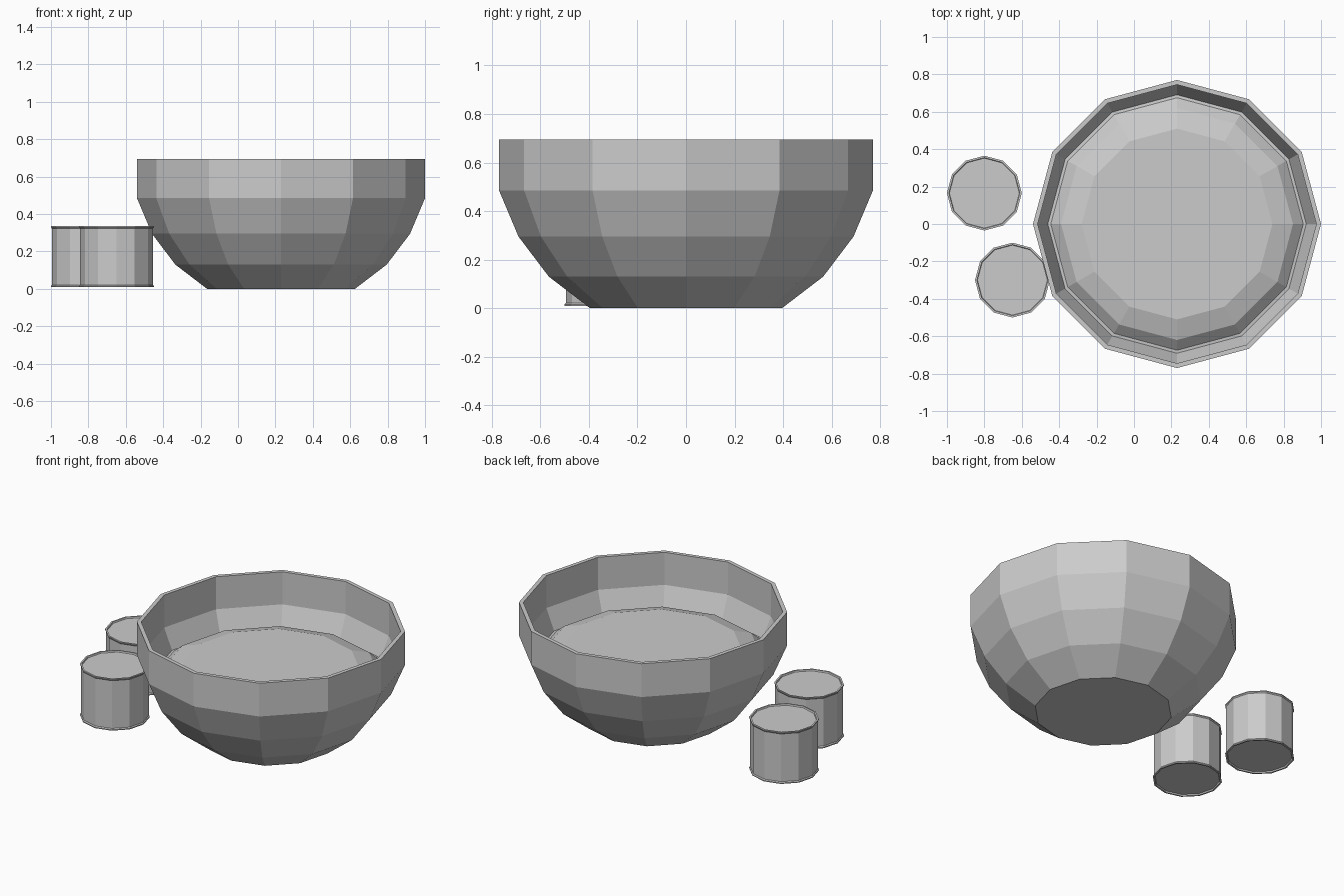
import bpy
import bmesh
from math import cos, sin, pi

SIDES = 12

cube = bpy.data.objects.get("Cube")
if cube:
    bpy.data.objects.remove(cube, do_unlink=True)

grey = bpy.data.materials.new("plain grey")
grey.use_nodes = True
colour = (0.6, 0.6, 0.6, 1)
grey.diffuse_color = colour
grey.node_tree.nodes["Principled BSDF"].inputs["Base Color"].default_value = colour


def lathe(name, profile, centre):
    """Turn a (radius, height) profile, capping both ends with flat polygons."""
    bm = bmesh.new()
    rings = []
    for r, z in profile:
        angles = [2 * pi * i / SIDES for i in range(SIDES)]
        rings.append([bm.verts.new((r * cos(a), r * sin(a), z)) for a in angles])
    for low, high in zip(rings, rings[1:]):
        for i in range(SIDES):
            j = (i + 1) % SIDES
            bm.faces.new((low[i], low[j], high[j], high[i]))
    bm.faces.new(rings[0][::-1])
    bm.faces.new(rings[-1])
    mesh = bpy.data.meshes.new(name)
    bm.to_mesh(mesh)
    bm.free()
    mesh.materials.append(grey)
    obj = bpy.data.objects.new(name, mesh)
    obj.location = (*centre, 0)
    bpy.context.collection.objects.link(obj)
    return obj


BOWL_CENTRE = (0.23, 0)

# Bowl: outside from foot to rim, then down the inside to the floor
outside = [(0.395, 0), (0.565, 0.13), (0.69, 0.295), (0.77, 0.485), (0.77, 0.695)]
inside = [(0.745, 0.695), (0.745, 0.49), (0.668, 0.305), (0.55, 0.15), (0.39, 0.03)]
lathe("bowl", outside + inside, BOWL_CENTRE)

# Filling: a shallow mound with a narrow flat border
lathe("filling", [(0.66, 0.31), (0.693, 0.36), (0.675, 0.362), (0.62, 0.41), (0.51, 0.445)],
      BOWL_CENTRE)

# Two small closed cups with thin lips and slightly recessed ends
cup = [(0.187, 0.018), (0.19, 0.01), (0.2, 0.01), (0.2, 0.016), (0.195, 0.022),
       (0.195, 0.323), (0.2, 0.329), (0.2, 0.335), (0.19, 0.335), (0.187, 0.327)]
for name, centre in (("back_cup", (-0.8, 0.165)), ("front_cup", (-0.65, -0.3))):
    lathe(name, cup, centre)
